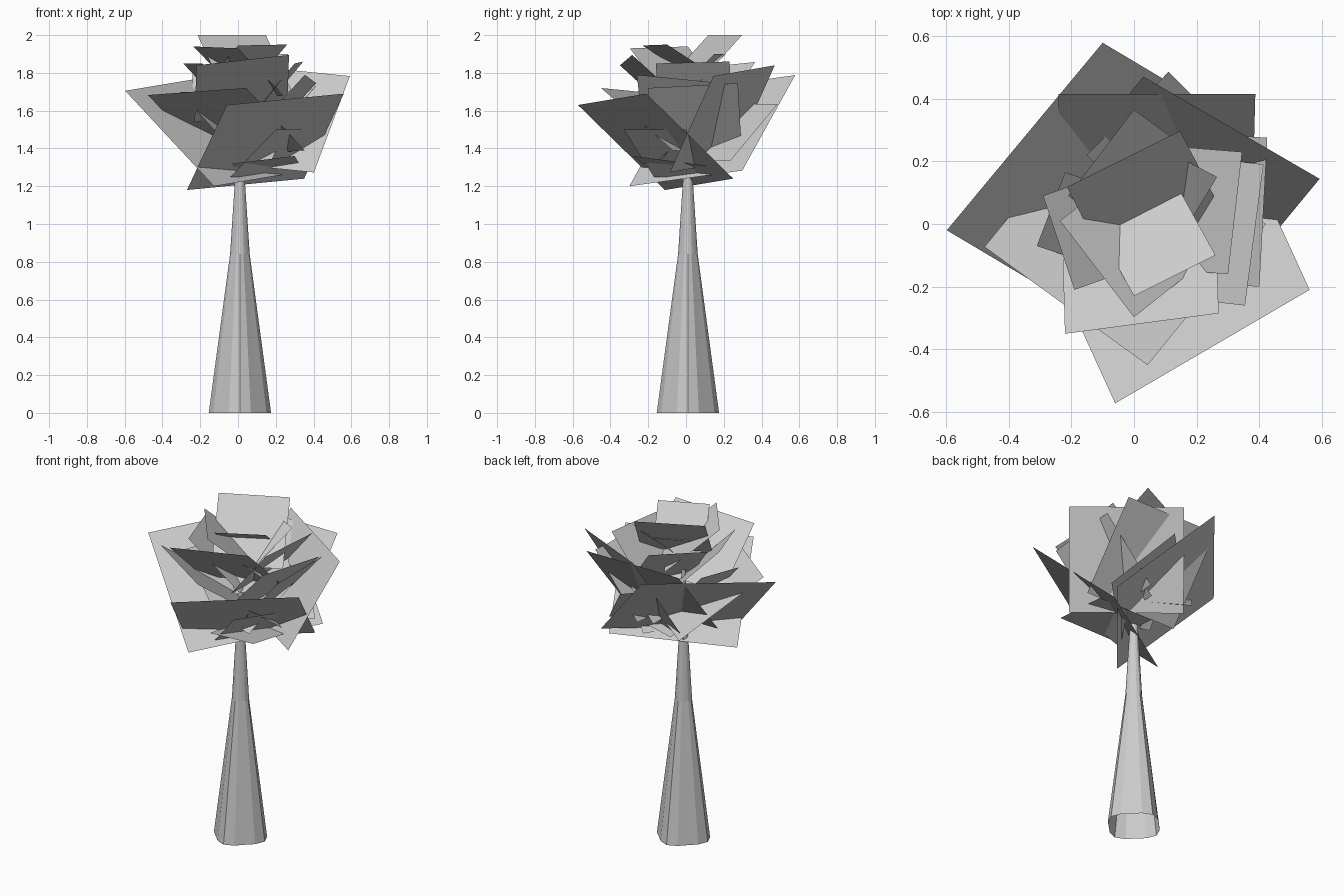
import bpy, math
from mathutils import Vector


def mesh_object(name, verts, faces):
    me = bpy.data.meshes.new(name)
    me.from_pydata([tuple(v) for v in verts], [], faces)
    me.update()
    ob = bpy.data.objects.new(name, me)
    bpy.context.collection.objects.link(ob)
    return ob


def leaf_tier(name, cards):
    """Flat leaf cards: two corners of the outer edge, then the step to the inner edge."""
    verts, faces = [], []
    for a, b, step in cards:
        a, b, step = Vector(a), Vector(b), Vector(step)
        n = len(verts)
        verts += [a, b, b + step, a + step]
        faces.append((n, n + 1, n + 2, n + 3))
    return mesh_object(name, verts, faces)


# tapered trunk, slightly four-lobed at the base
SIDES = 16
rings = [(0, .152, .013), (.84, .049, .003), (1.25, .025, 0), (1.68, .009, 0)]
verts, faces = [], []
for z, r, lobe in rings:
    for i in range(SIDES):
        a = 2 * math.pi * i / SIDES
        rr = r + lobe * math.cos(4 * a)
        verts.append((.01 + rr * math.cos(a), .01 + rr * math.sin(a), z))
for k in range(len(rings) - 1):
    for i in range(SIDES):
        j = (i + 1) % SIDES
        faces.append((k * SIDES + i, k * SIDES + j, (k + 1) * SIDES + j, (k + 1) * SIDES + i))
faces.append(tuple(range((len(rings) - 1) * SIDES, len(rings) * SIDES)))
mesh_object("trunk", verts, faces)

# large outer leaf cards
leaf_tier("outer_leaves", [
    ((-.597, -.02, 1.705), (-.10, .578, 1.788), (.47, -.28, -.505)),
    ((.03, .47, 1.84), (.592, .144, 1.783), (-.19, -.23, -.51)),
    ((-.24, .415, 1.80), (.387, .415, 1.80), (-.01, -.37, -.45)),
    ((.56, -.21, 1.69), (-.06, -.572, 1.63), (-.21, .46, -.45)),
    ((-.477, -.073, 1.683), (.043, -.45, 1.72), (.31, .38, -.33)),
    ((.11, .485, 1.635), (-.15, .22, 1.635), (.25, -.25, -.30)),
])

# middle leaf cards
leaf_tier("middle_leaves", [
    ((-.22, -.35, 1.84), (.27, -.285, 1.895), (-.01, .33, -.30)),
    ((.413, .19, 1.746), (.354, -.26, 1.79), (-.35, .04, -.38)),
    ((.345, .23, 1.86), (.30, -.16, 1.85), (-.25, .02, -.30)),
    ((.425, .275, 1.745), (.40, -.20, 1.72), (-.30, .02, -.36)),
    ((-.29, .09, 1.85), (-.19, -.21, 1.85), (.28, .10, -.30)),
    ((-.31, -.07, 1.70), (-.22, .165, 1.70), (.30, -.10, -.33)),
    ((0, .365, 1.857), (-.21, .09, 1.83), (.26, -.19, -.30)),
    ((-.03, .31, 1.62), (.30, .20, 1.62), (-.12, -.35, -.28)),
])

# crown leaf cards
leaf_tier("crown_leaves", [
    ((-.214, .118, 2.0), (.147, .297, 2.0), (.14, -.27, -.30)),
    ((0, -.23, 1.945), (.26, -.10, 1.95), (-.11, .20, -.13)),
    ((-.236, .01, 1.94), (0, -.297, 1.93), (.24, .19, -.25)),
    ((.15, .21, 1.90), (.265, .15, 1.90), (-.12, -.20, -.20)),
])

# low inner leaf cards
leaf_tier("lower_leaves", [
    ((.33, .10, 1.31), (0, .15, 1.27), (-.03, -.38, .05)),
    ((.42, 0, 1.50), (.20, -.33, 1.50), (-.24, .16, -.25)),
])
